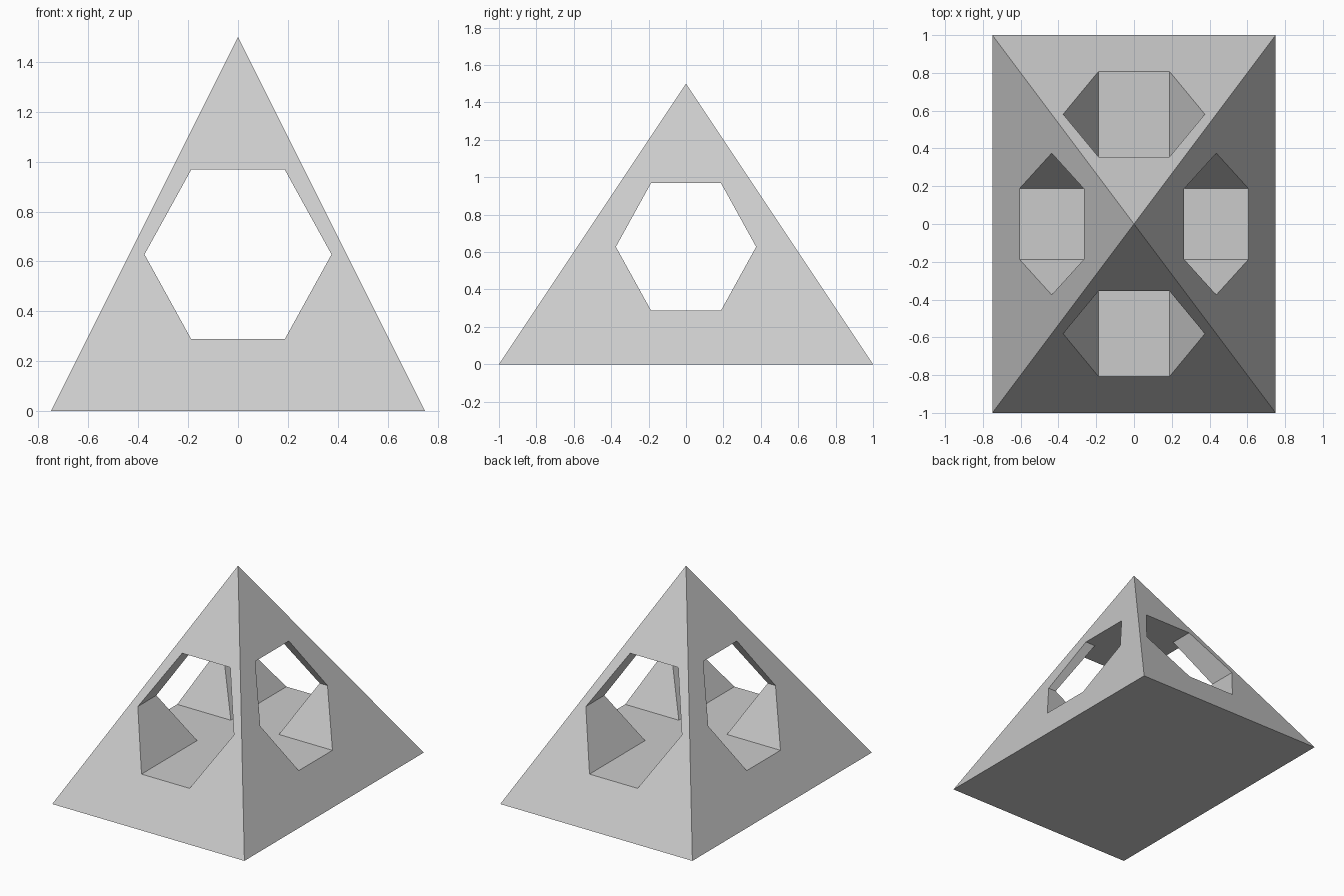
import bpy, bmesh, math
from mathutils import Matrix, Vector

if "Cube" in bpy.data.objects:
    bpy.data.objects.remove(bpy.data.objects["Cube"])

WIDTH, DEPTH, HEIGHT = 1.5, 2.0, 1.5
HOLE_Z, HOLE_R, HOLE_H = 0.628, 0.375, 0.34


def make_object(name, bm):
    bmesh.ops.recalc_face_normals(bm, faces=bm.faces)
    mesh = bpy.data.meshes.new(name)
    bm.to_mesh(mesh)
    bm.free()
    obj = bpy.data.objects.new(name, mesh)
    bpy.context.collection.objects.link(obj)
    return obj


# Solid four-sided pyramid
bm = bmesh.new()
base = [bm.verts.new((sx * WIDTH / 2, sy * DEPTH / 2, 0))
        for sx, sy in ((-1, -1), (1, -1), (1, 1), (-1, 1))]
apex = bm.verts.new((0, 0, HEIGHT))
bm.faces.new(base)
for i in range(4):
    bm.faces.new((base[i], base[(i + 1) % 4], apex))
pyramid = make_object("pyramid", bm)


# Hexagonal tunnel cutter running along y, turned by an angle about z
def tunnel(name, angle):
    bm = bmesh.new()
    k = HOLE_H / math.sin(math.pi / 3)
    ring = [bm.verts.new((HOLE_R * math.cos(i * math.pi / 3), -1.5,
                          HOLE_Z + k * math.sin(i * math.pi / 3)))
            for i in range(6)]
    face = bm.faces.new(ring)
    ext = bmesh.ops.extrude_face_region(bm, geom=[face], use_keep_orig=True)
    moved = [v for v in ext["geom"] if isinstance(v, bmesh.types.BMVert)]
    bmesh.ops.translate(bm, verts=moved, vec=Vector((0, 3, 0)))
    bmesh.ops.rotate(bm, verts=bm.verts, cent=(0, 0, 0),
                     matrix=Matrix.Rotation(angle, 3, 'Z'))
    cutter = make_object(name, bm)
    cutter.hide_render = True
    return cutter


# Two crossing tunnels cut through the pyramid
bpy.context.view_layer.objects.active = pyramid
for name, angle in (("front_tunnel_cutter", 0), ("side_tunnel_cutter", math.pi / 2)):
    cutter = tunnel(name, angle)
    mod = pyramid.modifiers.new(name, 'BOOLEAN')
    mod.operation = 'DIFFERENCE'
    mod.solver = 'EXACT'
    mod.object = cutter
    bpy.ops.object.modifier_apply(modifier=mod.name)
    bpy.data.objects.remove(cutter)
